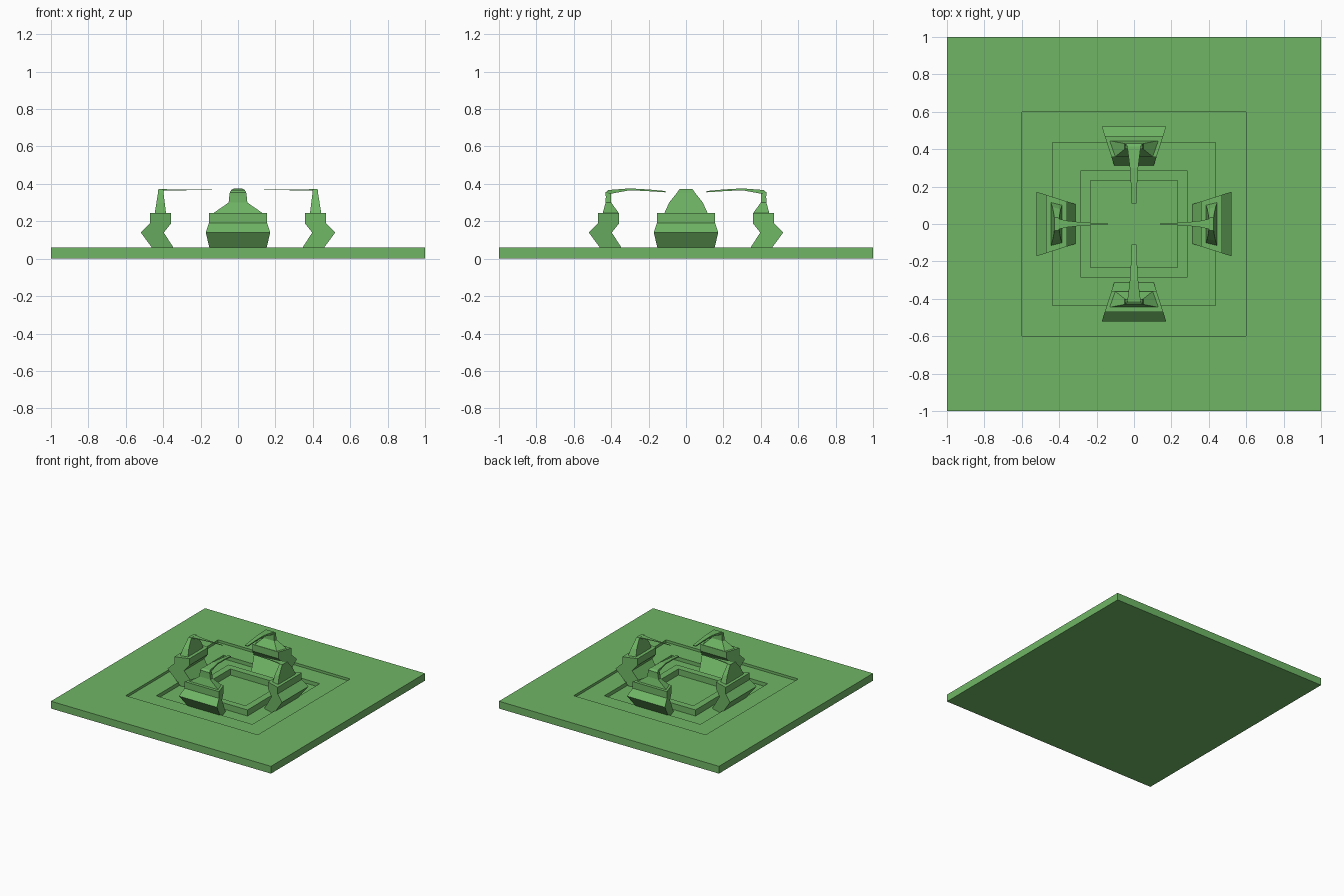
import bpy, bmesh, math
from mathutils import Matrix

if "Cube" in bpy.data.objects:
    bpy.data.objects.remove(bpy.data.objects["Cube"])

green = bpy.data.materials.new("leaf green")
green.diffuse_color = (0.16, 0.47, 0.13, 1)
green.use_nodes = True
green.node_tree.nodes["Principled BSDF"].inputs["Base Color"].default_value = green.diffuse_color


def loft(name, rings, angle=0.0):
    """Bridge a list of four-corner rings, cap both ends, turn about z."""
    bm = bmesh.new()
    loops = [[bm.verts.new(p) for p in ring] for ring in rings]
    for a, b in zip(loops, loops[1:]):
        for i in range(4):
            j = (i + 1) % 4
            bm.faces.new((a[i], a[j], b[j], b[i]))
    bm.faces.new(loops[0][::-1])
    bm.faces.new(loops[-1])
    bmesh.ops.recalc_face_normals(bm, faces=bm.faces)
    bm.transform(Matrix.Rotation(angle, 4, 'Z'))
    mesh = bpy.data.meshes.new(name)
    bm.to_mesh(mesh)
    bm.free()
    mesh.materials.append(green)
    obj = bpy.data.objects.new(name, mesh)
    bpy.context.collection.objects.link(obj)
    return obj


def square(h, z):
    return [(-h, -h, z), (h, -h, z), (h, h, z), (-h, h, z)]


def slab_ring(z, r0, r1, w0, w1):
    # horizontal trapezoid: radius r0 (half width w0) to r1 (half width w1)
    return [(r0, -w0, z), (r1, -w1, z), (r1, w1, z), (r0, w0, z)]


def arm_ring(r, z0, z1, w):
    # upright rectangle across the arm
    return [(r, -w, z0), (r, w, z0), (r, w, z1), (r, -w, z1)]


def spread(r):
    return 0.105 + 0.32 * (r - 0.31)


# Base plate with stepped square recess and a raised inner rim
loft("base_plate", [square(h, z) for h, z in [
    (1, 0), (1, 0.06), (0.6, 0.06), (0.6, 0.04), (0.437, 0.04), (0.437, 0.01),
    (0.287, 0.01), (0.287, 0.06), (0.232, 0.06), (0.232, 0.01)]])

# Zigzag plinth profile: height, inner radius, outer radius
plinth = [(0.005, 0.31, 0.42), (0.14, 0.397, 0.52), (0.19, 0.357, 0.47),
          (0.245, 0.357, 0.47)]
# Upper post and arm for the side pair and the front/back pair
side_post = [(0.245, 0.385, 0.445, 0.10, 0.115), (0.30, 0.392, 0.436, 0.08, 0.09),
             (0.35, 0.398, 0.428, 0.048, 0.05), (0.372, 0.40, 0.426, 0.033, 0.035)]
side_arm = [(0.425, 0.364, 0.372, 0.033), (0.36, 0.365, 0.371, 0.018),
            (0.27, 0.366, 0.370, 0.008), (0.14, 0.366, 0.369, 0.003)]
end_post = [(0.245, 0.36, 0.445, 0.10, 0.13), (0.30, 0.40, 0.43, 0.05, 0.05),
            (0.352, 0.402, 0.428, 0.043, 0.045)]
end_arm = [(0.43, 0.335, 0.355, 0.044), (0.415, 0.345, 0.367, 0.036),
           (0.30, 0.366, 0.376, 0.022), (0.20, 0.361, 0.370, 0.016),
           (0.11, 0.355, 0.362, 0.013)]

# Four claws around the centre
for k, side in enumerate(["right", "back", "left", "front"]):
    a = k * math.pi / 2
    post, arm = (side_post, side_arm) if k % 2 == 0 else (end_post, end_arm)
    loft(side + "_plinth",
         [slab_ring(z, r0, r1, spread(r0), spread(r1)) for z, r0, r1 in plinth], a)
    loft(side + "_post", [slab_ring(*s) for s in post], a)
    loft(side + "_arm", [arm_ring(*s) for s in arm], a)
